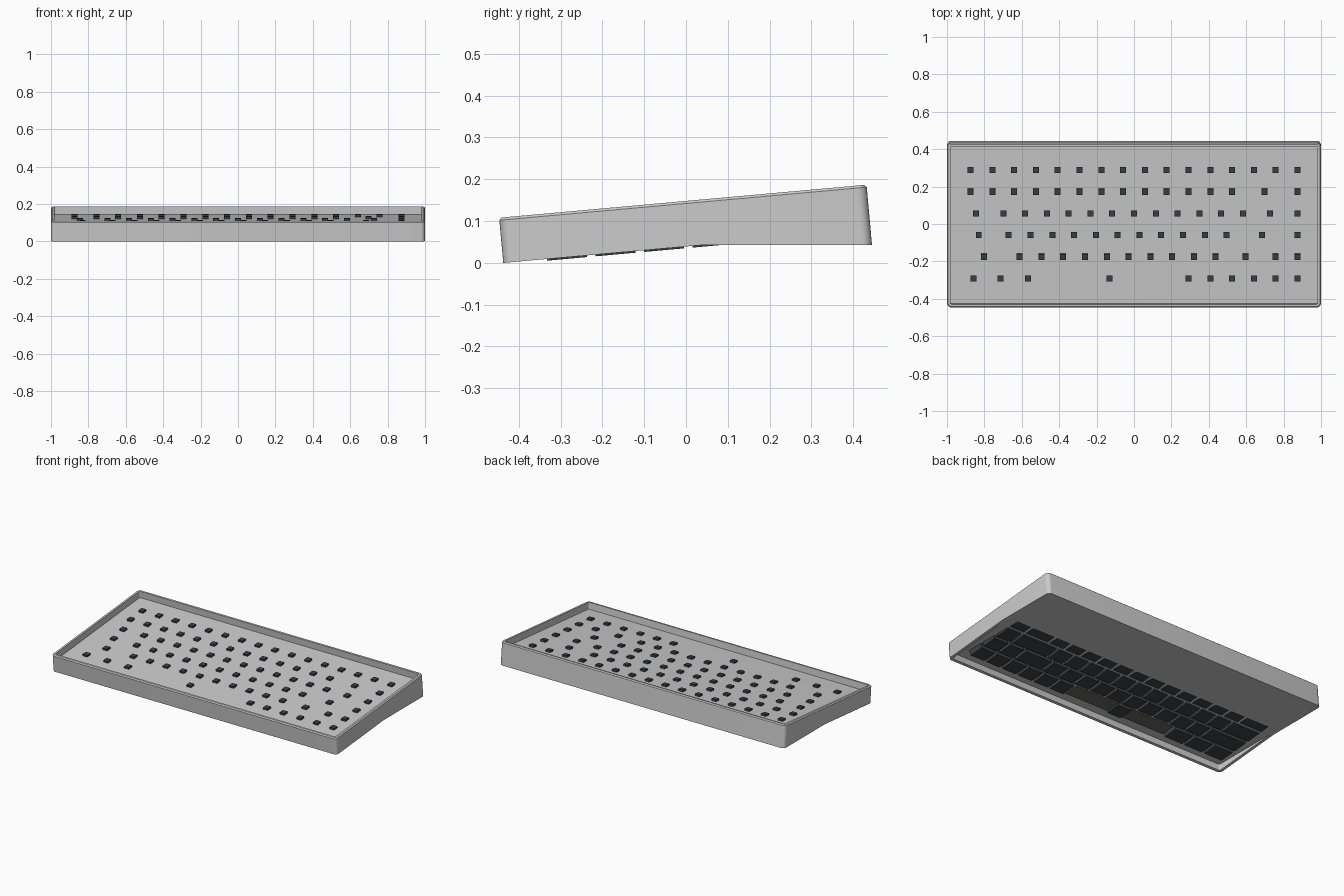
import bpy, bmesh, math

if "Cube" in bpy.data.objects:
    bpy.data.objects.remove(bpy.data.objects["Cube"])

TILT = math.atan(0.079 / 0.879)
C, S = math.cos(TILT), math.sin(TILT)
Y0, Z0 = -0.0075, 0.1475          # centre of the tilted rim plane
HX, HV, WALL = 1.0, 0.4413, 0.018
FLAT = 0.0425                     # height of the level underside
U = 0.1165                        # key pitch


def place(x, v, w):
    """Tilted frame (v up the slope, w out of it) to world."""
    return (x, Y0 + v * C - w * S, Z0 + v * S + w * C)


def w_at(v, z):
    return (z - Z0 - v * S) / C


FRONT_W = -0.1085
V_BEND = (FLAT - Z0 - FRONT_W * C) / S


def wall_bottom(v):
    return min(FRONT_W, w_at(v, FLAT))


def outline(inset, radius, seg=6):
    hx, hv = HX - inset, HV - inset
    pts = []
    for k, (sx, sv) in enumerate([(1, 1), (-1, 1), (-1, -1), (1, -1)]):
        for i in range(seg + 1):
            a = math.pi / 2 * (k + i / seg)
            pts.append((sx * (hx - radius) + radius * math.cos(a),
                        sv * (hv - radius) + radius * math.sin(a)))
        if k in (1, 3):
            pts.append((sx * hx, V_BEND))
    return pts


def material(name, col):
    m = bpy.data.materials.new(name)
    m.diffuse_color = (*col, 1)
    m.use_nodes = True
    m.node_tree.nodes["Principled BSDF"].inputs["Base Color"].default_value = m.diffuse_color
    return m


def finish(bm, name, mat=None, smooth=False):
    bmesh.ops.remove_doubles(bm, verts=bm.verts, dist=1e-5)
    bmesh.ops.recalc_face_normals(bm, faces=bm.faces)
    me = bpy.data.meshes.new(name)
    bm.to_mesh(me)
    bm.free()
    ob = bpy.data.objects.new(name, me)
    bpy.context.collection.objects.link(ob)
    if mat:
        me.materials.append(mat)
    if smooth:
        bpy.context.view_layer.objects.active = ob
        ob.select_set(True)
        bpy.ops.object.shade_smooth_by_angle(angle=math.radians(25))
        ob.select_set(False)


def loft(bm, rings):
    """Skin a stack of (points, w function) rings and cap both ends."""
    loops = [[bm.verts.new(place(x, v, f(v))) for x, v in pts] for pts, f in rings]
    n = len(loops[0])
    for a, b in zip(loops, loops[1:]):
        for i in range(n):
            bm.faces.new((a[i], a[(i + 1) % n], b[(i + 1) % n], b[i]))
    bm.faces.new(loops[0])
    bm.faces.new(loops[-1])


dark = material("key_dark", (0.045, 0.05, 0.06))
grey = material("bar_grey", (0.13, 0.125, 0.12))

# Case: open tray with sloping rim, level underside and front skirt
outer, top = outline(0, 0.024), outline(0.006, 0.02)
inner = outline(WALL, 0.008)
bm = bmesh.new()
loft(bm, [
    (inner, lambda v: w_at(v, FLAT)),
    (inner, wall_bottom),
    (outer, wall_bottom),
    (outer, lambda v: -0.006),
    (top, lambda v: 0.0),
    (inner, lambda v: 0.0),
    (inner, lambda v: w_at(v, FLAT + 0.006)),
])
finish(bm, "case", smooth=True)

# Switch plate inside the tray
bm = bmesh.new()
plate = outline(WALL - 0.002, 0.008)
loft(bm, [(plate, lambda v: -0.052), (plate, lambda v: -0.042)])
finish(bm, "switch_plate")

# Key rows as widths in key units, back row first
rows = [
    [1] * 16,
    [1] * 13 + [2, 1],
    [1.5] + [1] * 12 + [1.5, 1],
    [1.75] + [1] * 11 + [2.25, 1],
    [2.25] + [1] * 10 + [1.75, 1, 1],
    [1.25] * 3 + [6.25] + [1] * 6,
]


def block(bm, x, v, lo, hi):
    """Tapered box; lo and hi are (half x, half v, w)."""
    rings = []
    for hx, hv, w in (lo, hi):
        pts = [(x - hx, v - hv), (x + hx, v - hv), (x + hx, v + hv), (x - hx, v + hv)]
        rings.append((pts, lambda _, w=w: w))
    loft(bm, rings)


caps, bars, stems = bmesh.new(), bmesh.new(), bmesh.new()
for r, row in enumerate(rows):
    v, left = (2.5 - r) * U + 0.003, -8 * U
    for width in row:
        x = left + width * U / 2
        left += width * U
        half = width * U / 2
        if width > 2.25:      # long bar is shallower, with a raised centre
            block(bars, x, v, (half - 0.010, 0.047, -0.101), (half - 0.005, 0.053, -0.065))
            half = U / 2
        block(caps, x, v, (half - 0.010, 0.0475, -0.1126), (half - 0.005, 0.053, -0.065))
        block(stems, x, v, (0.016, 0.016, -0.066), (0.016, 0.016, -0.030))
finish(caps, "keycaps", dark)
finish(bars, "long_bar", grey)
finish(stems, "switch_stems", dark)
